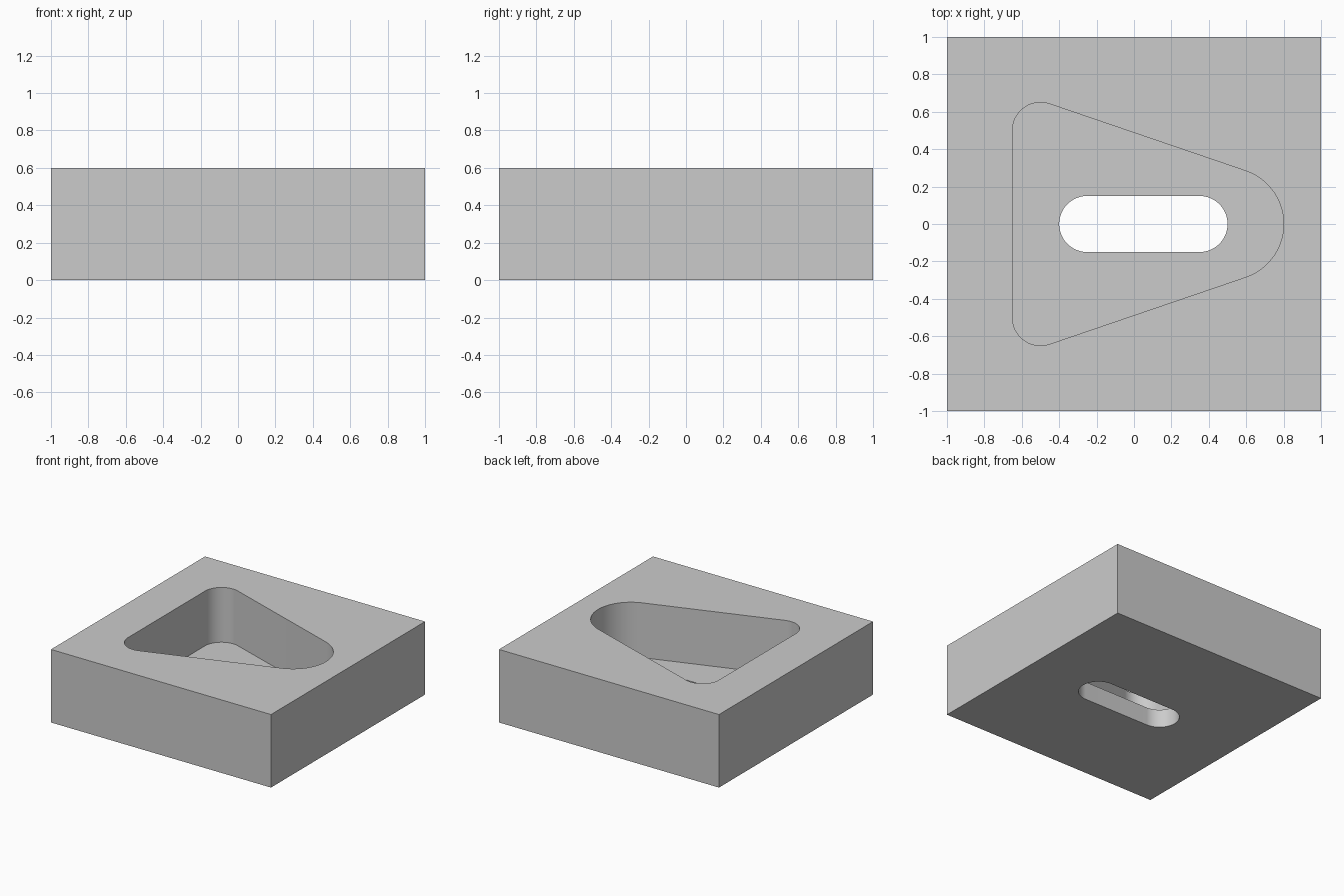
import bpy
import bmesh
from math import acos, atan2, cos, hypot, radians, sin

cube = bpy.data.objects.get("Cube")
if cube:
    bpy.data.objects.remove(cube, do_unlink=True)

HEIGHT = 0.6
FLOOR = 0.15
STEP = radians(3)

grey = bpy.data.materials.new("light_grey")
grey.use_nodes = True
colour = (0.6, 0.6, 0.6, 1)
grey.diffuse_color = colour
grey.node_tree.nodes["Principled BSDF"].inputs["Base Color"].default_value = colour


def belt_outline(circles):
    """Outline wrapped tightly round circles (x, y, radius), counter-clockwise."""
    count = len(circles)
    # Outward normal angle of the tangent from each circle to the next
    tangents = []
    for i, (x, y, r) in enumerate(circles):
        nx, ny, nr = circles[(i + 1) % count]
        dx, dy = nx - x, ny - y
        tangents.append(atan2(dy, dx) - acos((r - nr) / hypot(dx, dy)))
    points = []
    for i, (x, y, r) in enumerate(circles):
        start = tangents[i - 1]
        sweep = (tangents[i] - start) % radians(360)
        steps = max(1, round(sweep / STEP))
        for k in range(steps + 1):
            a = start + sweep * k / steps
            points.append((x + r * cos(a), y + r * sin(a)))
    return points


def prism(name, outline, bottom, top):
    """Solid made by raising a flat outline."""
    bm = bmesh.new()
    base = bm.faces.new([bm.verts.new((x, y, bottom)) for x, y in outline])
    raised = bmesh.ops.extrude_face_region(bm, geom=[base])["geom"]
    verts = [v for v in raised if isinstance(v, bmesh.types.BMVert)]
    bmesh.ops.translate(bm, vec=(0, 0, top - bottom), verts=verts)
    bmesh.ops.recalc_face_normals(bm, faces=bm.faces[:])
    mesh = bpy.data.meshes.new(name)
    bm.to_mesh(mesh)
    bm.free()
    mesh.materials.append(grey)
    obj = bpy.data.objects.new(name, mesh)
    bpy.context.collection.objects.link(obj)
    return obj


# Square block
block = prism("block", [(-1, -1), (1, -1), (1, 1), (-1, 1)], 0, HEIGHT)

# Rounded triangular pocket and the slot through its floor
pocket = belt_outline([(0.5, 0, 0.3), (-0.5, 0.5, 0.15), (-0.5, -0.5, 0.15)])
slot = belt_outline([(0.35, 0, 0.15), (-0.25, 0, 0.15)])
cutters = [prism("pocket_cutter", pocket, FLOOR, HEIGHT + 0.2),
           prism("slot_cutter", slot, -0.2, FLOOR + 0.2)]

bpy.ops.object.select_all(action="DESELECT")
block.select_set(True)
bpy.context.view_layer.objects.active = block
for cutter in cutters:
    cutter.hide_render = True
    cut = block.modifiers.new(cutter.name, "BOOLEAN")
    cut.operation = "DIFFERENCE"
    cut.solver = "EXACT"
    cut.object = cutter
    bpy.ops.object.modifier_apply(modifier=cut.name)
    bpy.data.objects.remove(cutter, do_unlink=True)

# Smooth curved walls with crisp rims
bpy.ops.object.shade_smooth_by_angle(angle=radians(30))
